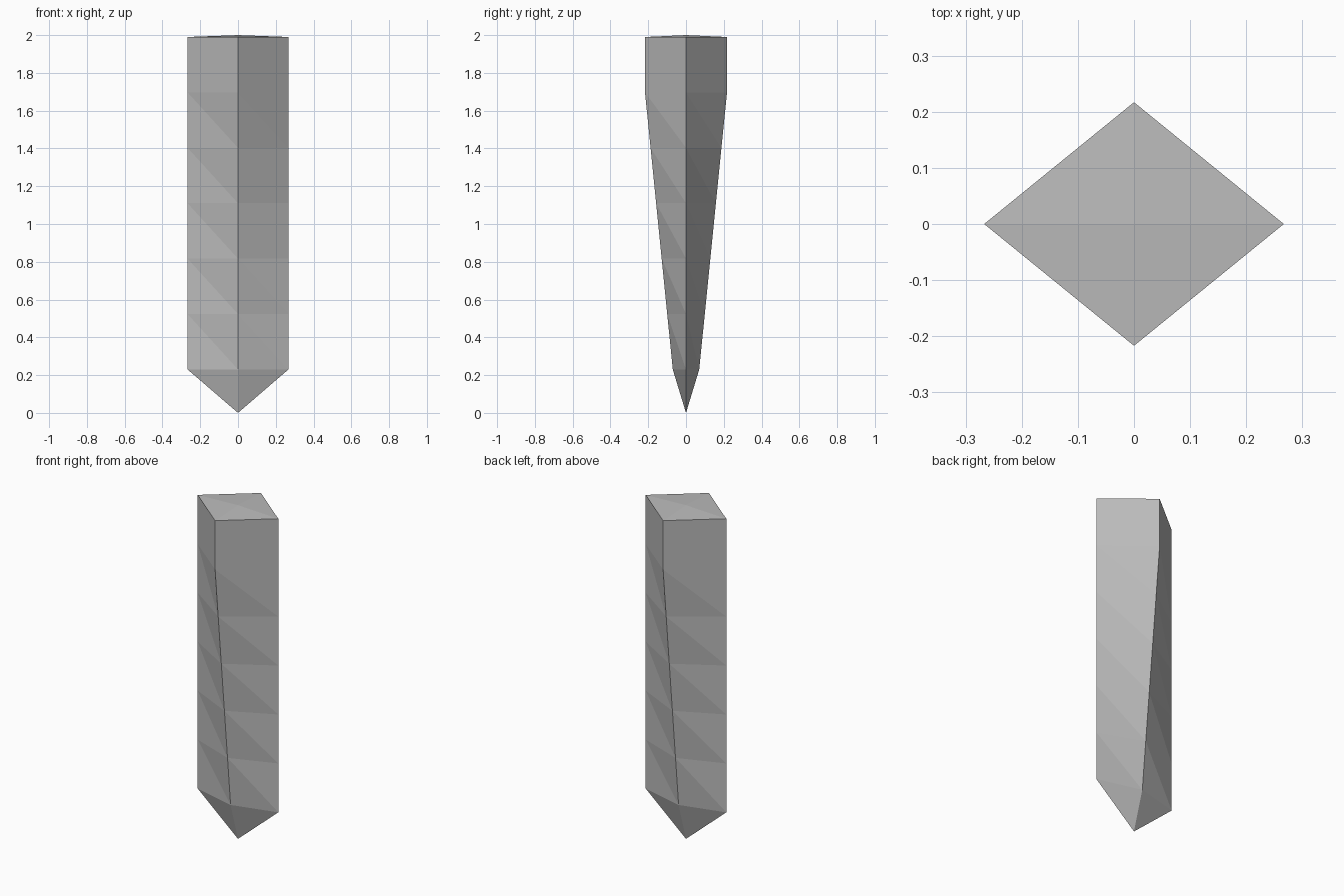
import bpy
import bmesh

cube = bpy.data.objects.get("Cube")
if cube:
    bpy.data.objects.remove(cube, do_unlink=True)

HALF_WIDTH = 0.267
SEGMENTS = 6
Z_LOW, Z_HIGH = 0.23, 1.99
DEPTH_LOW, DEPTH_HIGH = 0.07, 0.217

grey = bpy.data.materials.new("stone grey")
grey.use_nodes = True
colour = (0.5, 0.5, 0.5, 1)
grey.diffuse_color = colour
grey.node_tree.nodes["Principled BSDF"].inputs["Base Color"].default_value = colour

# Diamond cross-sections: constant width, depth tapering below the top segment
bm = bmesh.new()
rings = []
for i in range(SEGMENTS + 1):
    z = Z_LOW + (Z_HIGH - Z_LOW) * i / SEGMENTS
    t = min(i / (SEGMENTS - 1), 1)
    d = DEPTH_LOW + (DEPTH_HIGH - DEPTH_LOW) * t
    corners = [(HALF_WIDTH, 0), (0, d), (-HALF_WIDTH, 0), (0, -d)]
    rings.append([bm.verts.new((x, y, z)) for x, y in corners])

# Twisted side panels, each split from its upper corner to the next lower one
for low, high in zip(rings, rings[1:]):
    for k in range(4):
        n = (k + 1) % 4
        bm.faces.new((low[k], low[n], high[k]))
        bm.faces.new((low[n], high[n], high[k]))

# Pointed tip and very shallow cap
tip = bm.verts.new((0, 0, 0))
peak = bm.verts.new((0, 0, 2))
for k in range(4):
    n = (k + 1) % 4
    bm.faces.new((tip, rings[0][n], rings[0][k]))
    bm.faces.new((peak, rings[-1][k], rings[-1][n]))

mesh = bpy.data.meshes.new("tapered_spike")
bm.to_mesh(mesh)
bm.free()
mesh.materials.append(grey)
spike = bpy.data.objects.new("tapered_spike", mesh)
bpy.context.scene.collection.objects.link(spike)
